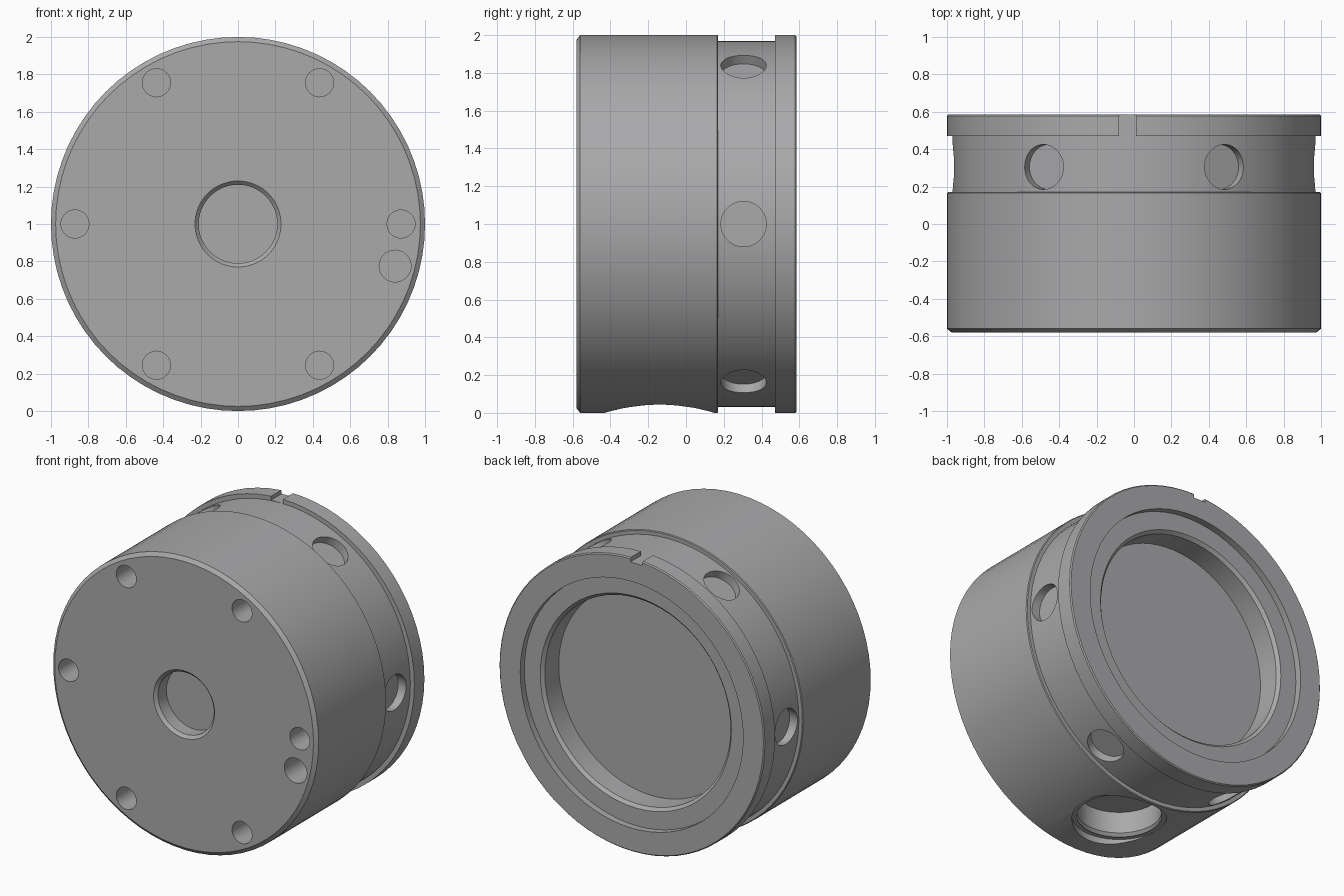
import bpy, bmesh, math
from mathutils import Vector, Matrix

cube = bpy.data.objects.get("Cube")
if cube:
    bpy.data.objects.remove(cube, do_unlink=True)

CENTRE = Vector((0, 0, 1))
metal = bpy.data.materials.new("grey_metal")
metal.use_nodes = True
COLOUR = (0.40, 0.40, 0.41, 1)
metal.diffuse_color = COLOUR
metal.node_tree.nodes["Principled BSDF"].inputs["Base Color"].default_value = COLOUR


def make_object(name, bm):
    mesh = bpy.data.meshes.new(name)
    bm.to_mesh(mesh)
    bm.free()
    mesh.materials.append(metal)
    obj = bpy.data.objects.new(name, mesh)
    bpy.context.collection.objects.link(obj)
    return obj


def lathe(name, profile, steps=72):
    """Revolve (radius, y) points about the horizontal axis."""
    bm = bmesh.new()
    verts = [bm.verts.new((r, y, 1)) for r, y in profile]
    edges = [bm.edges.new(pair) for pair in zip(verts, verts[1:])]
    bmesh.ops.spin(bm, geom=verts + edges, cent=CENTRE, axis=(0, 1, 0),
                   angle=math.tau, steps=steps, use_merge=True)
    bmesh.ops.remove_doubles(bm, verts=bm.verts, dist=0.0001)
    bmesh.ops.recalc_face_normals(bm, faces=bm.faces)
    return make_object(name, bm)


def drill(bm, surface, inward, radius, depth, radius2=None, lead=0.1):
    """Add a cylinder or cone reaching from just outside the surface inward."""
    inward = Vector(inward).normalized()
    middle = Vector(surface) + inward * (depth - lead) / 2
    turn = inward.to_track_quat('Z', 'Y').to_matrix().to_4x4()
    bmesh.ops.create_cone(bm, cap_ends=True, segments=40, radius1=radius,
                          radius2=radius if radius2 is None else radius2,
                          depth=depth + lead, matrix=Matrix.Translation(middle) @ turn)


def cut(body, bm):
    cutter = make_object("hole_cutter", bm)
    cutter.hide_render = True
    mod = body.modifiers.new("holes", 'BOOLEAN')
    mod.operation, mod.solver, mod.object = 'DIFFERENCE', 'EXACT', cutter
    bpy.context.view_layer.objects.active = body
    bpy.ops.object.modifier_apply(modifier=mod.name)
    bpy.data.objects.remove(cutter, do_unlink=True)


# Turned body: front socket, chamfered drum, groove, flange, stepped rear bore
housing = lathe("housing", [
    (0, -0.47), (0.21, -0.47), (0.21, -0.56), (0.23, -0.58),
    (0.975, -0.58), (1, -0.56), (1, 0.165), (0.995, 0.17), (0.97, 0.17),
    (0.97, 0.47), (1, 0.47), (1, 0.578), (0.993, 0.585),
    (0.84, 0.585), (0.84, 0.54), (0.72, 0.54), (0.70, 0.52),
    (0.70, 0.37), (0, 0.37)])

# Bolt holes in the front, pin holes round the groove
holes = bmesh.new()
for i in range(6):
    a = i * math.tau / 6
    out = Vector((math.cos(a), 0, math.sin(a)))
    drill(holes, CENTRE + out * 0.872 + Vector((0, -0.58, 0)), (0, 1, 0), 0.075, 0.3)
    drill(holes, CENTRE + out * 0.97 + Vector((0, 0.305, 0)), -out, 0.12, 0.06)
cut(housing, holes)

# Extra locating hole in the front
locating = bmesh.new()
drill(locating, (0.84, -0.58, 0.775), (0, 1, 0), 0.085, 0.3)
cut(housing, locating)

# Large port underneath, with a bevelled seat
for radius, depth, radius2, start in ((0.29, 0.045, None, 0), (0.29, 0.03, 0.26, 0.045),
                                      (0.26, 0.22, None, 0)):
    port = bmesh.new()
    drill(port, (0, -0.14, start), (0, 0, 1), radius, depth, radius2,
          lead=0.0 if radius2 else 0.1)
    cut(housing, port)

# Notch across the top of the rear flange
notch = bmesh.new()
bmesh.ops.create_cube(notch, size=1, matrix=Matrix.Translation((-0.035, 0.56, 2.02))
                      @ Matrix.Diagonal((0.09, 0.2, 0.1, 1)))
cut(housing, notch)

bpy.ops.object.select_all(action='DESELECT')
housing.select_set(True)
bpy.context.view_layer.objects.active = housing
bpy.ops.object.shade_smooth_by_angle(angle=math.radians(25))
